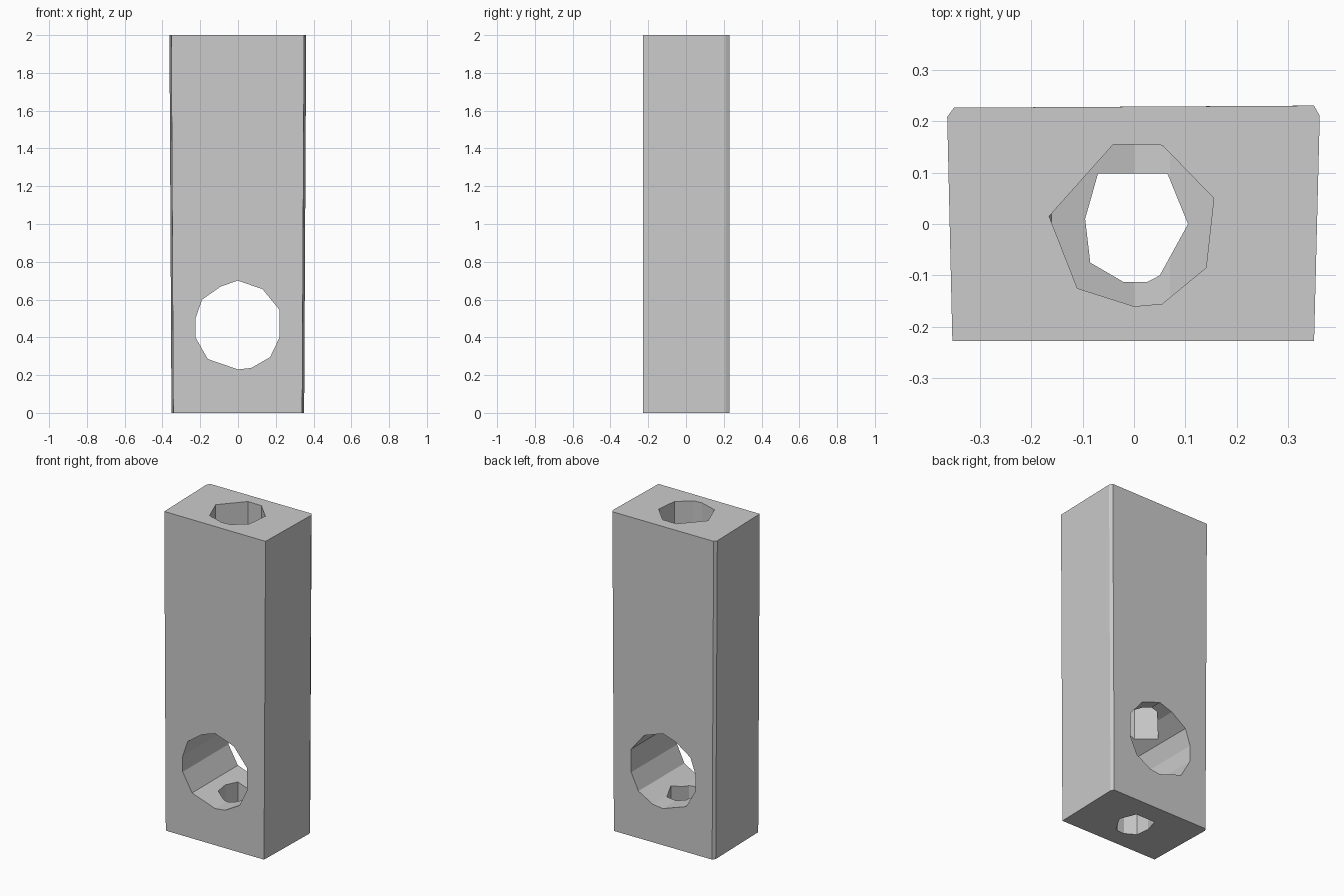
import bpy, bmesh

if "Cube" in bpy.data.objects:
    bpy.data.objects.remove(bpy.data.objects["Cube"])


def prism(name, profile, place, start, end):
    """Solid prism: the 2D profile placed at two ends, capped."""
    bm = bmesh.new()
    a = [bm.verts.new(place(u, v, start)) for u, v in profile]
    b = [bm.verts.new(place(u, v, end)) for u, v in profile]
    bm.faces.new(a)
    bm.faces.new(b)
    n = len(a)
    for i in range(n):
        j = (i + 1) % n
        bm.faces.new((a[i], a[j], b[j], b[i]))
    bmesh.ops.recalc_face_normals(bm, faces=bm.faces)
    mesh = bpy.data.meshes.new(name)
    bm.to_mesh(mesh)
    bm.free()
    obj = bpy.data.objects.new(name, mesh)
    bpy.context.collection.objects.link(obj)
    return obj


def upright(u, v, z):
    return (u, v, z)


def tapered(u, v, z):
    return (u * (0.97 + 0.015 * z), v, z)


def front_to_back(u, v, y):
    return (u, y, v)


# Block, slightly narrower at the foot, with clipped back corners
block = prism("block", [(-0.353, -0.227), (0.35, -0.227), (0.361, 0.21),
                        (0.35, 0.23), (-0.35, 0.226), (-0.363, 0.208)],
              tapered, 0, 2)

# Large faceted hole through the front and back
cross = prism("cross_hole", [(0, 0.70), (0.13, 0.655), (0.22, 0.545),
                             (0.22, 0.40), (0.17, 0.295), (0.07, 0.238),
                             (0, 0.23), (-0.16, 0.285), (-0.225, 0.40),
                             (-0.225, 0.50), (-0.19, 0.60), (-0.09, 0.67)],
              front_to_back, -0.5, 0.5)

# Wide shaft from the top down into the cross hole
shaft = prism("top_shaft", [(-0.04, 0.155), (0.055, 0.153), (0.155, 0.05),
                            (0.14, -0.085), (0.055, -0.155), (0, -0.16),
                            (-0.11, -0.125), (-0.165, 0.015)],
              upright, 0.47, 2.2)

# Narrow hole through the foot
foot = prism("foot_hole", [(-0.07, 0.098), (0.065, 0.098), (0.105, 0.0),
                           (0.05, -0.10), (0.025, -0.113), (-0.02, -0.113),
                           (-0.085, -0.075), (-0.095, 0.01)],
             upright, -0.2, 0.45)

# Cut the holes, then discard the cutters
bpy.context.view_layer.objects.active = block
for cutter in (cross, shaft, foot):
    cutter.hide_render = True
    mod = block.modifiers.new(cutter.name, 'BOOLEAN')
    mod.operation = 'DIFFERENCE'
    mod.solver = 'EXACT'
    mod.object = cutter
    bpy.ops.object.modifier_apply(modifier=mod.name)
    bpy.data.objects.remove(cutter)
